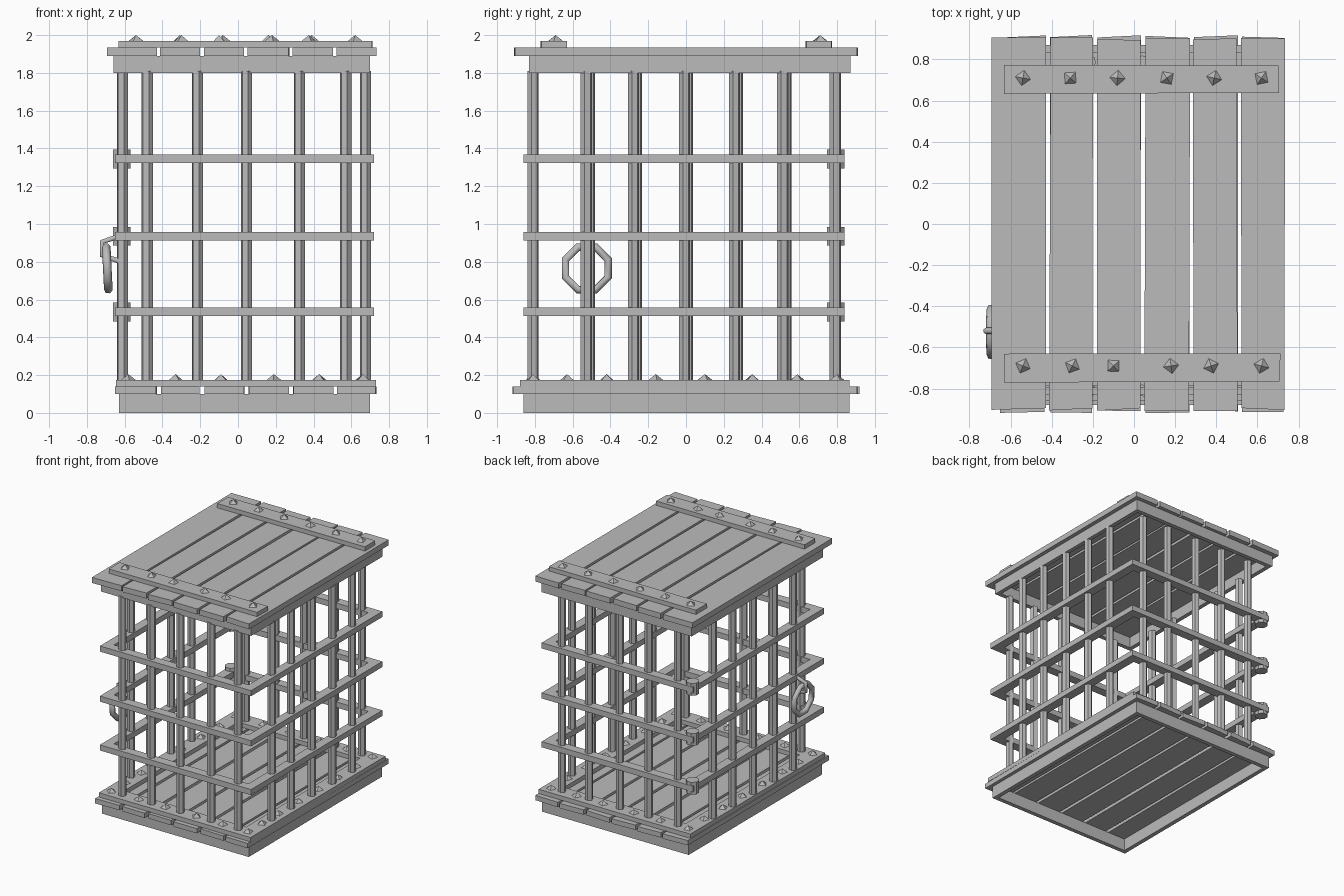
import bpy, bmesh, math, random
from mathutils import Matrix, Vector

random.seed(4)
if "Cube" in bpy.data.objects:
    bpy.data.objects.remove(bpy.data.objects["Cube"])

GREY = (0.5, 0.5, 0.5, 1)
mat = bpy.data.materials.new("plain grey")
mat.use_nodes = True
mat.diffuse_color = GREY
mat.node_tree.nodes["Principled BSDF"].inputs["Base Color"].default_value = GREY


def finish(name, bm):
    mesh = bpy.data.meshes.new(name)
    bm.to_mesh(mesh)
    bm.free()
    mesh.materials.append(mat)
    obj = bpy.data.objects.new(name, mesh)
    bpy.context.collection.objects.link(obj)
    return obj


def add_box(bm, x0, x1, y0, y1, z0, z1, jitter=0):
    size = Matrix.Diagonal((x1 - x0, y1 - y0, z1 - z0, 1))
    mid = Matrix.Translation(((x0 + x1) / 2, (y0 + y1) / 2, (z0 + z1) / 2))
    verts = bmesh.ops.create_cube(bm, size=1, matrix=mid @ size)["verts"]
    if jitter:  # uneven sawn ends, same offset on top and bottom
        shift = {}
        for v in verts:
            key = (v.co.x > (x0 + x1) / 2, v.co.y > (y0 + y1) / 2)
            if key not in shift:
                shift[key] = Vector((random.uniform(-0.5, 0.5), random.uniform(-1, 1), 0)) * jitter
            v.co += shift[key]


def add_prism(bm, x, y, z0, z1, r0, r1, sides, turn=0):
    place = Matrix.Translation((x, y, (z0 + z1) / 2)) @ Matrix.Rotation(turn, 4, "Z")
    bmesh.ops.create_cone(bm, cap_ends=True, segments=sides, radius1=r0, radius2=r1,
                          depth=z1 - z0, matrix=place)


def frame(name, x0, x1, y0, y1, z0, z1, w):
    bm = bmesh.new()
    add_box(bm, x0, x1, y0, y0 + w, z0, z1)
    add_box(bm, x0, x1, y1 - w, y1, z0, z1)
    add_box(bm, x0, x0 + w, y0 + w, y1 - w, z0, z1)
    add_box(bm, x1 - w, x1, y0 + w, y1 - w, z0, z1)
    return finish(name, bm)


def planks(name, left, right, half, z0, z1):
    bm = bmesh.new()
    gaps = [-0.42, -0.19, 0.043, 0.28, 0.513]
    for a, b in zip([left - 0.011] + gaps, gaps + [right + 0.011]):
        add_box(bm, a + 0.011, b - 0.011, -half, half, z0, z1, 0.008)
    return finish(name, bm)


def studs(name, spots, z):
    bm = bmesh.new()
    for x, y in spots:
        add_prism(bm, x, y, z, z + 0.03, 0.038, 0, 4, random.uniform(0, 1.5))
    return finish(name, bm)


# Floor: skirt, planks, edging and studs
frame("floor_skirt", -0.63, 0.70, -0.86, 0.865, 0, 0.10, 0.035)
planks("floor_planks", -0.65, 0.73, 0.912, 0.10, 0.14)
frame("floor_edging", -0.645, 0.73, -0.88, 0.865, 0.14, 0.175, 0.135)
xs = [-0.58, -0.33, -0.09, 0.19, 0.43, 0.66]
ys = [-0.63, -0.42, -0.16, 0.10, 0.35, 0.59]
studs("floor_studs", [(x, y) for x in xs for y in (-0.81, 0.80)]
      + [(x, y) for y in ys for x in (-0.58, 0.66)], 0.175)

# Roof: skirt, planks, two battens and studs
frame("roof_skirt", -0.66, 0.70, -0.83, 0.87, 1.80, 1.89, 0.035)
planks("roof_planks", -0.69, 0.73, 0.903, 1.89, 1.935)
bm = bmesh.new()
add_box(bm, -0.63, 0.71, -0.77, -0.63, 1.935, 1.97, 0.006)
add_box(bm, -0.63, 0.705, 0.635, 0.775, 1.935, 1.97, 0.004)
finish("roof_battens", bm)
studs("roof_studs", [(x, 0.71) for x in (-0.54, -0.31, -0.08, 0.16, 0.39, 0.62)]
      + [(x, -0.69) for x in (-0.54, -0.30, -0.10, 0.18, 0.375, 0.62)], 1.97)

# Upright bars on all four sides
bm = bmesh.new()
for x in (-0.48, -0.215, 0.045, 0.325, 0.57):
    for y in (-0.81, 0.79):
        add_prism(bm, x, y, 0.17, 1.81, 0.031, 0.031, 6, 0.25)
for y in (-0.52, -0.27, 0.0, 0.265, 0.52):
    for x, slip in ((-0.612, 0.008), (0.675, -0.008)):
        add_prism(bm, x, y + slip, 0.17, 1.81, 0.031, 0.031, 6, 0.25)
finish("upright_bars", bm)

# Flat hoops and the hinge knuckles at one back corner
bm = bmesh.new()
for z in (0.535, 0.935, 1.345):
    frame("hoop", -0.65, 0.72, -0.86, 0.84, z - 0.023, z + 0.023, 0.075)
    add_prism(bm, -0.615, 0.792, z - 0.05, z + 0.05, 0.05, 0.05, 8, math.pi / 8)
finish("hinge_knuckles", bm)


# Pull ring hanging from a staple
def tube(name, points, radius, closed):
    curve = bpy.data.curves.new(name, "CURVE")
    curve.dimensions = "3D"
    curve.bevel_depth = radius
    curve.bevel_resolution = 1
    curve.use_fill_caps = True
    spline = curve.splines.new("POLY")
    spline.points.add(len(points) - 1)
    for p, co in zip(spline.points, points):
        p.co = (*co, 1)
    spline.use_cyclic_u = closed
    curve.materials.append(mat)
    obj = bpy.data.objects.new(name, curve)
    bpy.context.collection.objects.link(obj)


angles = [math.tau * (i + 0.5) / 8 for i in range(8)]
tube("pull_ring", [(-0.692 - 0.05 * math.sin(a) * 0.12, -0.525 + 0.122 * math.cos(a),
                    0.765 + 0.122 * math.sin(a)) for a in angles], 0.023, True)
tube("ring_staple", [(-0.63, -0.52, 0.935), (-0.72, -0.52, 0.905), (-0.72, -0.52, 0.835),
                     (-0.62, -0.52, 0.80)], 0.016, False)
